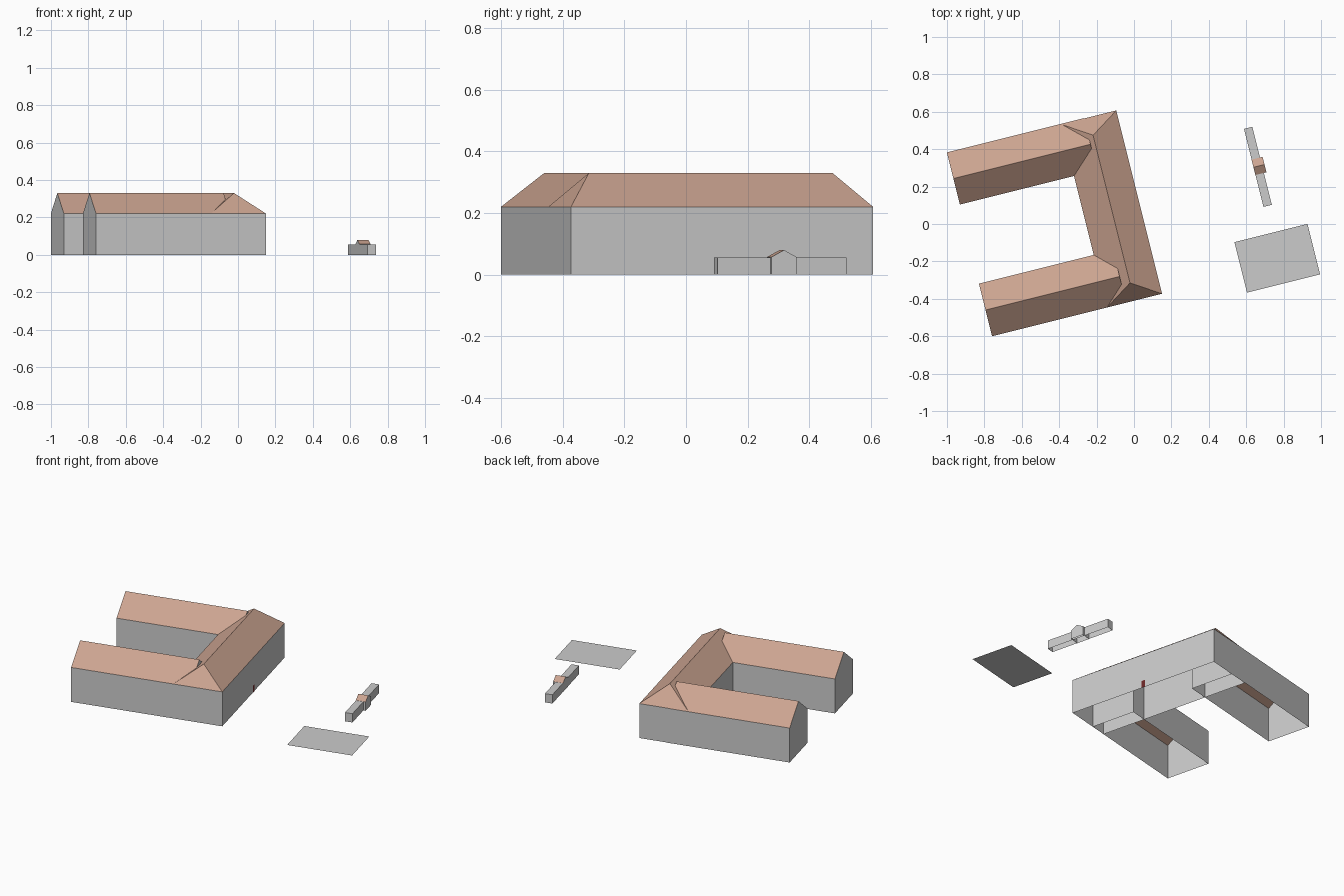
import bpy, math
from mathutils import Matrix

if "Cube" in bpy.data.objects:
    bpy.data.objects.remove(bpy.data.objects["Cube"])

# Site frame: origin at the south-east corner of the main wing, turned 14 degrees
SITE = Matrix.Translation((0.15, -0.373, 0)) @ Matrix.Rotation(math.atan2(1, 4), 4, 'Z')


def material(name, color):
    m = bpy.data.materials.new(name)
    m.diffuse_color = (*color, 1)
    m.use_nodes = True
    m.node_tree.nodes["Principled BSDF"].inputs["Base Color"].default_value = m.diffuse_color
    return m


ROOF = material("roof_tile", (0.60, 0.37, 0.28))
DOOR = material("door_red", (0.16, 0.02, 0.02))


def add(name, verts, faces, mat=None, tinted=()):
    me = bpy.data.meshes.new(name)
    me.from_pydata(verts, [], faces)
    me.transform(SITE)
    ob = bpy.data.objects.new(name, me)
    bpy.context.collection.objects.link(ob)
    if mat:
        me.materials.append(None)
        me.materials.append(mat)
        for i in tinted:
            me.polygons[i].material_index = 1
    return ob


def ring(u0, u1, v0, v1, z):
    return [(u0, v0, z), (u1, v0, z), (u1, v1, z), (u0, v1, z)]


def gabled(name, u0, u1, v0, v1, eave, ridge):
    """Open-bottomed block with a ridge along u and upright gables."""
    vm = (v0 + v1) / 2
    verts = ring(u0, u1, v0, v1, 0) + ring(u0, u1, v0, v1, eave)
    verts += [(u0, vm, ridge), (u1, vm, ridge)]
    faces = [(0, 1, 5, 4), (1, 2, 6, 9, 5), (2, 3, 7, 6), (3, 0, 4, 8, 7),
             (4, 5, 9, 8), (6, 7, 8, 9)]
    return add(name, verts, faces, ROOF, (4, 5))


def hipped(name, u0, u1, v0, v1, eave, ridge, inset):
    """Open-bottomed block with a hipped roof, ridge along v."""
    um = (u0 + u1) / 2
    verts = ring(u0, u1, v0, v1, 0) + ring(u0, u1, v0, v1, eave)
    verts += [(um, v0 + inset, ridge), (um, v1 - inset, ridge)]
    faces = [(0, 1, 5, 4), (1, 2, 6, 5), (2, 3, 7, 6), (3, 0, 4, 7),
             (4, 5, 8), (5, 6, 9, 8), (6, 7, 9), (7, 4, 8, 9)]
    return add(name, verts, faces, ROOF, (4, 5, 6, 7))


# Three wings of the courtyard building
hipped("main_wing", -0.304, 0, 0, 1.01, 0.22, 0.33, 0.098)
gabled("south_wing", -0.937, -0.198, 0, 0.29, 0.22, 0.33)
gabled("north_wing", -0.933, -0.177, 0.725, 1.012, 0.22, 0.33)

# Door in the middle of the east wall
add("door", [(0.002, 0.492, 0), (0.002, 0.518, 0),
             (0.002, 0.518, 0.045), (0.002, 0.492, 0.045)],
    [(0, 1, 2, 3)], DOOR, (0,))

# Long low outbuilding with a gabled middle block
add("low_outbuilding",
    ring(0.639, 0.685, 0.319, 0.749, 0) + ring(0.639, 0.685, 0.319, 0.749, 0.056),
    [(0, 1, 5, 4), (1, 2, 6, 5), (2, 3, 7, 6), (3, 0, 4, 7), (4, 5, 6, 7)])
gabled("outbuilding_gable", 0.638, 0.699, 0.495, 0.58, 0.057, 0.08)

# Flat paved yard on the ground
add("paved_yard", ring(0.442, 0.845, -0.104, 0.174, 0), [(0, 1, 2, 3)])
